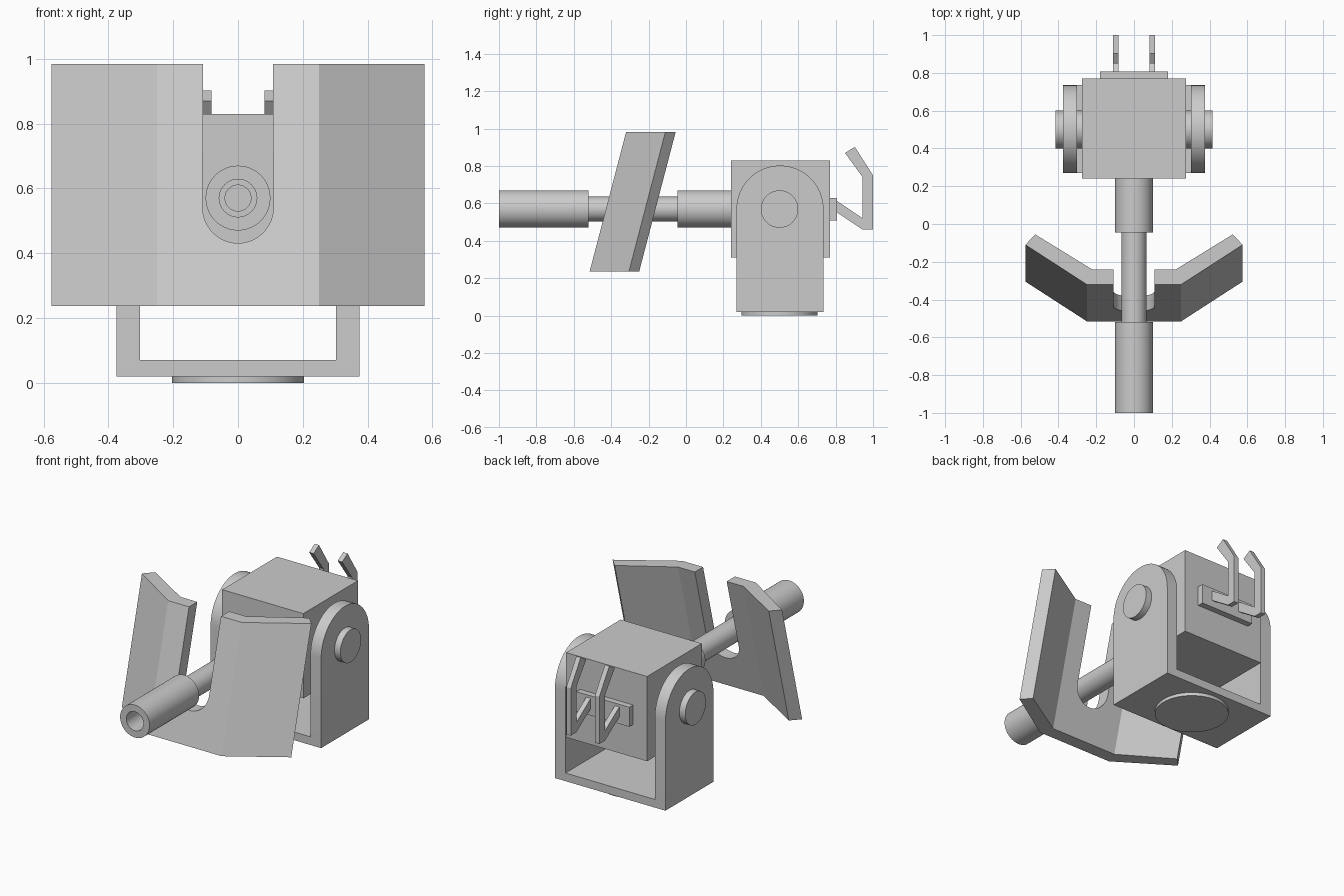
import bpy, bmesh, math
from mathutils import Vector

if "Cube" in bpy.data.objects:
    bpy.data.objects.remove(bpy.data.objects["Cube"])

PIVOT_Y, AXIS_Z = 0.5, 0.57


def finish(name, bm, smooth=True):
    bmesh.ops.recalc_face_normals(bm, faces=bm.faces[:])
    me = bpy.data.meshes.new(name)
    bm.to_mesh(me)
    bm.free()
    ob = bpy.data.objects.new(name, me)
    bpy.context.collection.objects.link(ob)
    if smooth:
        bpy.ops.object.select_all(action='DESELECT')
        ob.select_set(True)
        bpy.context.view_layer.objects.active = ob
        bpy.ops.object.shade_smooth_by_angle(angle=math.radians(30))
    return ob


def prism(name, pts, offset, smooth=True):
    """Extrude a flat 3D outline along an offset vector."""
    bm = bmesh.new()
    face = bm.faces.new([bm.verts.new(p) for p in pts])
    new = bmesh.ops.extrude_face_region(bm, geom=[face])['geom']
    bmesh.ops.translate(bm, vec=offset, verts=[v for v in new if isinstance(v, bmesh.types.BMVert)])
    return finish(name, bm, smooth)


def box(name, x0, x1, y0, y1, z0, z1):
    pts = [(x0, y0, z0), (x1, y0, z0), (x1, y1, z0), (x0, y1, z0)]
    return prism(name, pts, (0, 0, z1 - z0), False)


def arc(r, a0, a1, n):
    return [(r * math.cos(a0 + (a1 - a0) * i / n), r * math.sin(a0 + (a1 - a0) * i / n))
            for i in range(n + 1)]


# receiver body and rear mounting plate
box("receiver", -0.275, 0.275, 0.24, 0.77, 0.31, 0.83)
box("grip_plate", -0.18, 0.18, 0.76, 0.807, 0.51, 0.63)

# yoke: base, round-topped cheeks, pivot pin, turntable disc
box("yoke_base", -0.31, 0.31, 0.27, 0.735, 0.02, 0.07)
cheek = [(0.27, 0.02), (0.735, 0.02)] + [
    (PIVOT_Y + 0.0025 + y, AXIS_Z + z) for y, z in arc(0.2325, 0, math.pi, 32)]
for side, x in (("left", -0.375), ("right", 0.303)):
    prism("yoke_cheek_" + side, [(x, y, z) for y, z in cheek], (0.072, 0, 0))
pin = arc(0.1, 0, 2 * math.pi, 48)[:-1]
prism("pivot_pin", [(-0.415, PIVOT_Y + y, AXIS_Z + z) for y, z in pin], (0.83, 0, 0))
disc = arc(0.204, 0, 2 * math.pi, 64)[:-1]
prism("turntable_disc", [(x, PIVOT_Y + y, 0) for x, y in disc], (0, 0, 0.021))

# stepped hollow barrel, lathed about the y axis
profile = [(0, 0.25), (0.1, 0.25), (0.1, -0.045), (0.066, -0.045), (0.066, -0.52), (0.1, -0.52),
           (0.1, -1), (0.058, -1), (0.058, -0.52), (0.04, -0.52), (0.04, -0.05), (0, -0.05)]
bm = bmesh.new()
vs = [bm.verts.new((r, y, AXIS_Z)) for r, y in profile]
es = [bm.edges.new(p) for p in zip(vs, vs[1:])]
bmesh.ops.spin(bm, geom=vs + es, cent=(0, 0, AXIS_Z), axis=(0, 1, 0),
               angle=2 * math.pi, steps=48, use_merge=True)
bmesh.ops.remove_doubles(bm, verts=bm.verts[:], dist=1e-5)
finish("barrel", bm)

# twin bent handles
handle = [(0.805, 0.615), (0.945, 0.52), (0.945, 0.74), (0.85, 0.87), (0.903, 0.902),
          (1.0, 0.75), (1.0, 0.46), (0.945, 0.46), (0.805, 0.553)]
for side, x in (("left", -0.112), ("right", 0.082)):
    prism("handle_" + side, [(x, y, z) for y, z in handle], (0.03, 0, 0), False)

# leaning folded shield with a round-bottomed slot
half = [(0.25, -0.515), (0.575, -0.305), (0.523, -0.25), (0.222, -0.435)]
front, back = half[:2], half[2:]
outline = [(-x, y) for x, y in front[::-1]] + half + [(-x, y) for x, y in back[::-1]]
shield = prism("shield", [(x, y, 0.237) for x, y in outline], (0, 0.195, 0.746), False)
slot = [(0.108, 1.2), (-0.108, 1.2)] + [
    (x, 0.54 + z) for x, z in arc(0.109, math.pi, 2 * math.pi, 24)]
cutter = prism("slot_cutter", [(x, -0.8, z) for x, z in slot], (0, 0.9, 0), False)
cutter.hide_render = True
mod = shield.modifiers.new("slot", 'BOOLEAN')
mod.operation, mod.solver, mod.object = 'DIFFERENCE', 'EXACT', cutter
bpy.ops.object.select_all(action='DESELECT')
shield.select_set(True)
bpy.context.view_layer.objects.active = shield
bpy.ops.object.modifier_apply(modifier="slot")
bpy.data.objects.remove(cutter)
bpy.ops.object.shade_smooth_by_angle(angle=math.radians(25))
